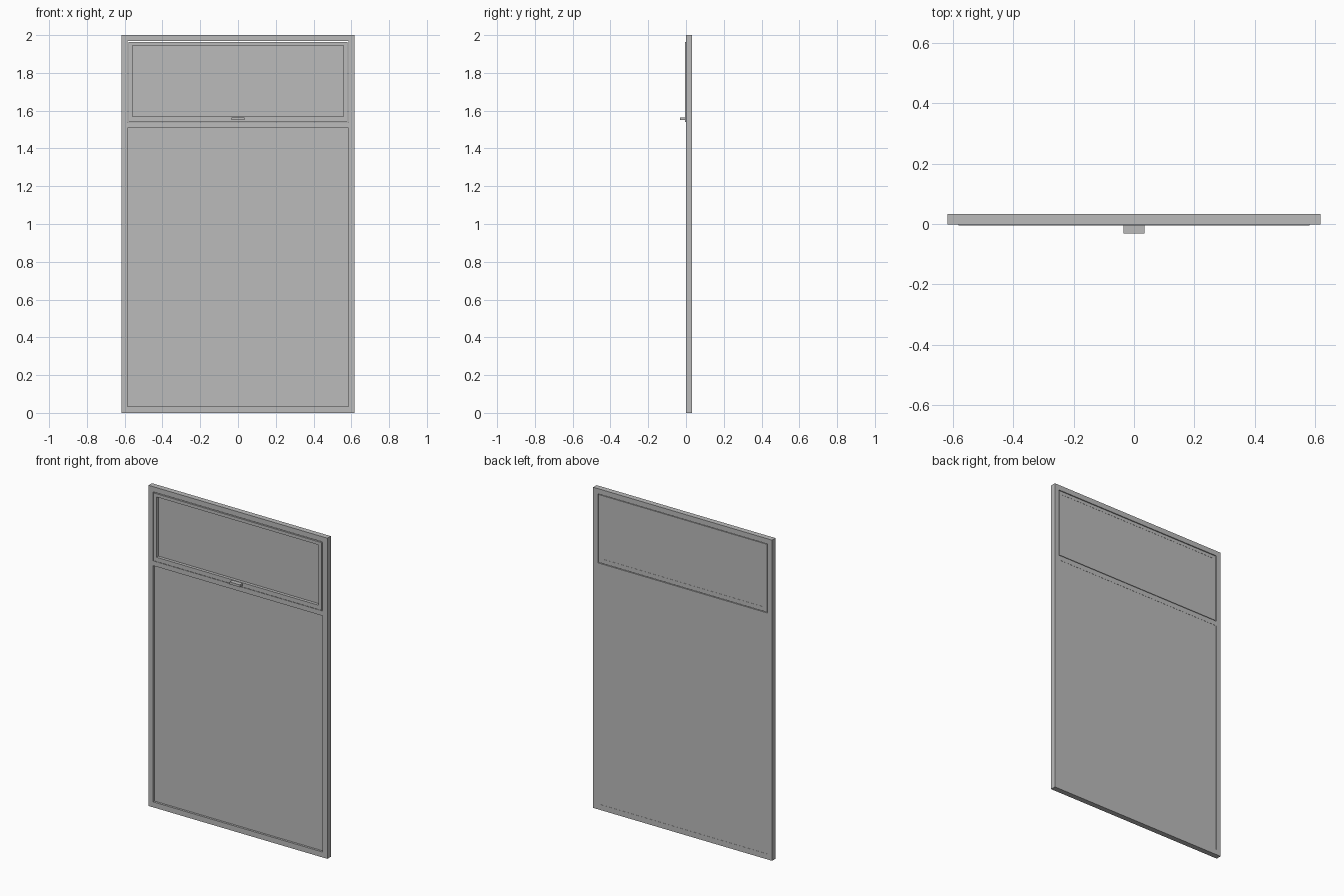
import bpy
import bmesh

cube = bpy.data.objects.get("Cube")
if cube:
    bpy.data.objects.remove(cube, do_unlink=True)

# Single grey finish
grey = bpy.data.materials.new("light_grey")
grey.use_nodes = True
grey.diffuse_color = (0.5, 0.5, 0.5, 1)
grey.node_tree.nodes["Principled BSDF"].inputs["Base Color"].default_value = grey.diffuse_color


def finish(name, bm):
    bmesh.ops.recalc_face_normals(bm, faces=bm.faces)
    mesh = bpy.data.meshes.new(name)
    bm.to_mesh(mesh)
    bm.free()
    mesh.materials.append(grey)
    obj = bpy.data.objects.new(name, mesh)
    bpy.context.collection.objects.link(obj)
    return obj


def slab(name, half, z0, z1, y0, y1):
    """Box symmetric in x."""
    bm = bmesh.new()
    bmesh.ops.create_cube(bm, size=1)
    for v in bm.verts:
        v.co = (half * (1 if v.co.x > 0 else -1),
                y1 if v.co.y > 0 else y0,
                z1 if v.co.z > 0 else z0)
    return finish(name, bm)


def pierced(name, half, z0, z1, y0, y1, holes):
    """Upright board with rectangular openings given as (half, bottom, top)."""
    xs = sorted({s * h for h in [half] + [o[0] for o in holes] for s in (-1, 1)})
    zs = sorted({z0, z1} | {z for o in holes for z in o[1:]})
    bm = bmesh.new()
    for xa, xb in zip(xs, xs[1:]):
        for za, zb in zip(zs, zs[1:]):
            cx, cz = (xa + xb) / 2, (za + zb) / 2
            if any(abs(cx) < h and b < cz < t for h, b, t in holes):
                continue
            bm.faces.new([bm.verts.new((x, y0, z)) for x, z in
                          ((xa, za), (xb, za), (xb, zb), (xa, zb))])
    bmesh.ops.remove_doubles(bm, verts=bm.verts, dist=0.0001)
    # Give the board its depth
    geo = bmesh.ops.extrude_face_region(bm, geom=bm.faces[:], use_keep_orig=True)
    for v in geo["geom"]:
        if isinstance(v, bmesh.types.BMVert):
            v.co.y = y1
    bmesh.ops.dissolve_limit(bm, angle_limit=0.01, verts=bm.verts, edges=bm.edges)
    return finish(name, bm)


# Outer frame with a large lower opening and a small upper one
pierced("outer_frame", 0.617, 0, 2, -0.001, 0.033,
        [(0.585, 0.034, 1.507), (0.585, 1.537, 1.968)])

# Fixed lower pane, set back from the front
slab("lower_pane", 0.585, 0.034, 1.507, 0.012, 0.032)

# Opening sash with a narrow gap all round, and its pane
pierced("upper_sash", 0.581, 1.541, 1.964, -0.005, 0.032,
        [(0.558, 1.568, 1.944)])
slab("upper_pane", 0.558, 1.568, 1.944, 0.014, 0.031)

# Small pull handle on the sash's bottom rail
slab("sash_handle", 0.035, 1.55, 1.565, -0.032, -0.004)
